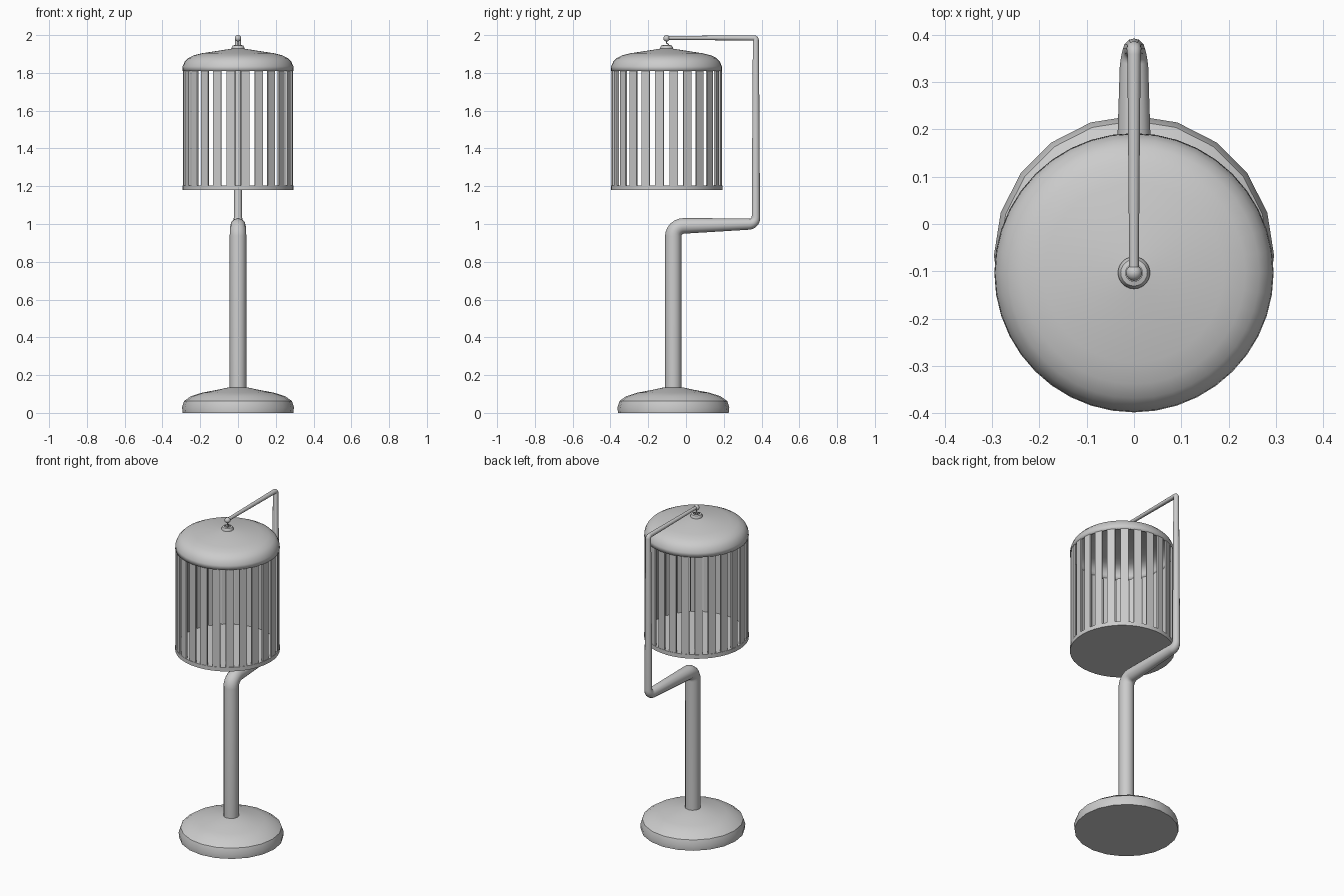
import bpy, bmesh
from math import pi, sin, cos, radians
from mathutils import Vector, Matrix

if "Cube" in bpy.data.objects:
    bpy.data.objects.remove(bpy.data.objects["Cube"], do_unlink=True)

BASE_Y, CAGE_Y, ARM_Y = -0.067, -0.103, 0.37
RADIUS = 0.295


def finish(obj, angle=35):
    bpy.ops.object.select_all(action='DESELECT')
    obj.select_set(True)
    bpy.context.view_layer.objects.active = obj
    bpy.ops.object.shade_smooth_by_angle(angle=radians(angle))


def from_bmesh(name, bm):
    bmesh.ops.recalc_face_normals(bm, faces=bm.faces)
    mesh = bpy.data.meshes.new(name)
    bm.to_mesh(mesh)
    bm.free()
    obj = bpy.data.objects.new(name, mesh)
    bpy.context.collection.objects.link(obj)
    finish(obj)
    return obj


def lathe(name, profile, y, sides):
    """Spin (radius, height) points round a vertical axis at the given y."""
    bm = bmesh.new()
    verts = [bm.verts.new((0, r, z)) for r, z in profile]
    edges = [bm.edges.new(pair) for pair in zip(verts, verts[1:])]
    bmesh.ops.spin(bm, geom=verts + edges, cent=(0, 0, 0), axis=(0, 0, 1),
                   angle=2 * pi, steps=sides)
    bmesh.ops.remove_doubles(bm, verts=bm.verts, dist=0.0005)
    bmesh.ops.translate(bm, verts=bm.verts, vec=(0, y, 0))
    return from_bmesh(name, bm)


def tube(name, points, sides_res=4):
    """Sweep a round tube through (y, z, radius) points."""
    curve = bpy.data.curves.new(name, 'CURVE')
    curve.dimensions = '3D'
    curve.bevel_depth = 1
    curve.bevel_resolution = sides_res
    curve.use_fill_caps = True
    spline = curve.splines.new('POLY')
    spline.points.add(len(points) - 1)
    for p, (y, z, r) in zip(spline.points, points):
        p.co = (0, y, z, 1)
        p.radius = r
    obj = bpy.data.objects.new(name, curve)
    bpy.context.collection.objects.link(obj)
    bpy.ops.object.select_all(action='DESELECT')
    obj.select_set(True)
    bpy.context.view_layer.objects.active = obj
    bpy.ops.object.convert(target='MESH')
    finish(bpy.context.object, 50)


def bend(y, z, size, start, end, r0, r1, steps=6):
    """Points along an arc, with the radius changing from r0 to r1."""
    pts = []
    for i in range(steps + 1):
        t = i / steps
        a = radians(start + (end - start) * t)
        pts.append((y + size * cos(a), z + size * sin(a), r0 + (r1 - r0) * t))
    return pts


# Domed foot
lathe("base", [(0, 0), (0.293, 0), (0.296, 0.03), (0.285, 0.063), (0.25, 0.088),
               (0.19, 0.107), (0.11, 0.122), (0.05, 0.135), (0, 0.135)], BASE_Y, 20)

# Tapered stand: post, crank, upright and top arm
path = [(BASE_Y, 0.11, 0.044)]
path += bend(BASE_Y + 0.055, 0.935, 0.055, 180, 90, 0.044, 0.041)
path += bend(ARM_Y - 0.035, 1.035, 0.035, 270, 360, 0.03, 0.022)
path += bend(ARM_Y - 0.012, 1.973, 0.012, 0, 90, 0.016, 0.014)
path.append((CAGE_Y, 1.985, 0.01))
tube("stand", path)

# Ball at the arm tip
bm = bmesh.new()
bmesh.ops.create_uvsphere(bm, u_segments=16, v_segments=10, radius=0.017,
                          matrix=Matrix.Translation((0, CAGE_Y, 1.983)))
from_bmesh("arm_tip_ball", bm)

# Hanging hook and the ring on top of the roof
tube("hook", [(CAGE_Y, 1.975, 0.003), (CAGE_Y, 1.957, 0.003)]
     + bend(CAGE_Y, 1.945, 0.012, 90, -180, 0.003, 0.003, 10), 2)
lathe("roof_ring", [(0.034, 1.922), (0.034, 1.934), (0.028, 1.944), (0.018, 1.947),
                    (0.018, 1.942), (0.025, 1.938), (0.028, 1.922)], CAGE_Y, 24)

# Cage roof, a thin open dome
roof = lathe("cage_roof", [(0.295, 1.81), (0.293, 1.835), (0.282, 1.86), (0.265, 1.878),
                           (0.235, 1.893), (0.19, 1.904), (0.125, 1.914),
                           (0.035, 1.928), (0, 1.929)], CAGE_Y, 40)
shell = roof.modifiers.new("thickness", 'SOLIDIFY')
shell.thickness = 0.012
shell.offset = -1

# Cage floor
lathe("cage_floor", [(0, 1.18), (RADIUS, 1.18), (RADIUS, 1.205), (0, 1.205)], CAGE_Y, 40)

# Flat upright bars round the cage
BARS = 24
bm = bmesh.new()
for i in range(BARS):
    place = (Matrix.Translation((0, CAGE_Y, 1.508))
             @ Matrix.Rotation(2 * pi * (i + 0.5) / BARS, 4, 'Z')
             @ Matrix.Translation((0, RADIUS - 0.008, 0))
             @ Matrix.Diagonal(Vector((0.045, 0.01, 0.616, 1))))
    bmesh.ops.create_cube(bm, size=1, matrix=place)
from_bmesh("cage_bars", bm)
